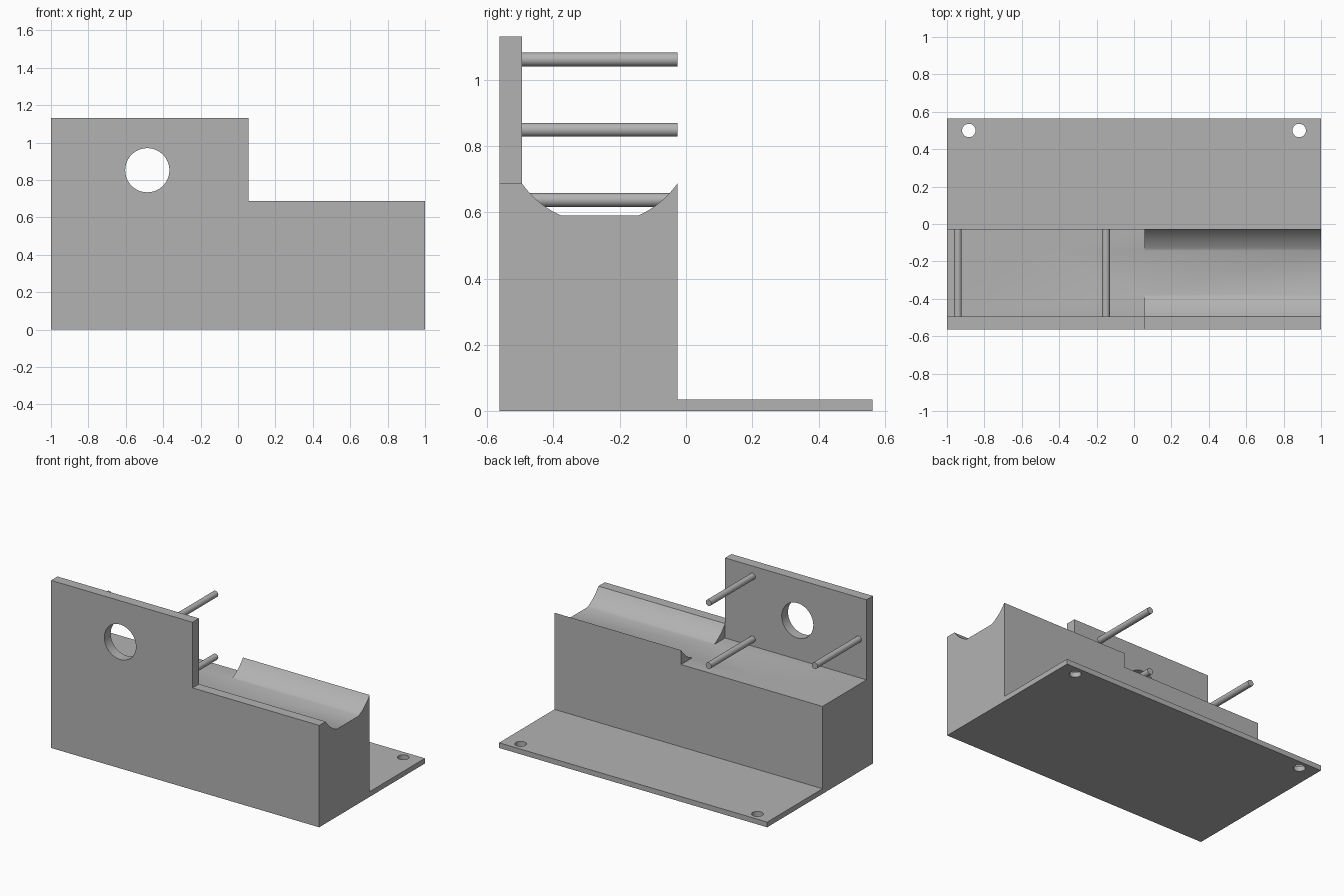
import bpy, math
from mathutils import Vector

cube = bpy.data.objects.get("Cube")
if cube:
    bpy.data.objects.remove(cube, do_unlink=True)

grey = bpy.data.materials.new("light grey")
grey.use_nodes = True
COLOUR = (0.45, 0.45, 0.45, 1)
grey.diffuse_color = COLOUR
grey.node_tree.nodes["Principled BSDF"].inputs["Base Color"].default_value = COLOUR

FRONT, WALL, REAR, BACK = -0.563, -0.495, -0.026, 0.563
FLOOR, RIM, TOP, BASE = 0.59, 0.687, 1.13, 0.035
STEP = 0.055                      # where the tall wall ends and the cradle starts
AXIS_Y, AXIS_Z = (WALL + REAR) / 2, 0.852


def finish(obj, name):
    obj.name = name
    obj.data.materials.clear()
    obj.data.materials.append(grey)
    return obj


def prism(name, profile, x0, x1):
    """Extrude a (y, z) profile along x."""
    n = len(profile)
    verts = [(x, y, z) for x in (x0, x1) for y, z in profile]
    faces = [tuple(reversed(range(n))), tuple(range(n, 2 * n))]
    faces += [(i, (i + 1) % n, n + (i + 1) % n, n + i) for i in range(n)]
    mesh = bpy.data.meshes.new(name)
    mesh.from_pydata(verts, [], faces)
    obj = bpy.data.objects.new(name, mesh)
    bpy.context.collection.objects.link(obj)
    return finish(obj, name)


def box(name, x0, x1, y0, y1, z0, z1):
    return prism(name, [(y0, z0), (y1, z0), (y1, z1), (y0, z1)], x0, x1)


def cylinder(name, centre, radius, length, along_y, sides=48):
    bpy.ops.mesh.primitive_cylinder_add(
        vertices=sides, radius=radius, depth=length, location=centre,
        rotation=(math.pi / 2 if along_y else 0, 0, 0))
    return finish(bpy.context.object, name)


def smooth(obj):
    bpy.ops.object.select_all(action="DESELECT")
    obj.select_set(True)
    bpy.context.view_layer.objects.active = obj
    bpy.ops.object.shade_smooth_by_angle(angle=math.radians(30))


# Body: foot flange, block with curved cradle, front wall, in one section
half = (REAR - WALL) / 2
radius = math.hypot(half, AXIS_Z - RIM)
a_rim = math.asin(half / radius)
a_flat = math.acos((AXIS_Z - FLOOR) / radius)
STEPS = 10
arc = [a_rim + (a_flat - a_rim) * i / STEPS for i in range(STEPS + 1)]
angles = arc + [-a for a in reversed(arc)]
cradle = [(AXIS_Y + radius * math.sin(a), AXIS_Z - radius * math.cos(a)) for a in angles]
section = [(FRONT, 0), (BACK, 0), (BACK, BASE), (REAR, BASE)] + cradle
section += [(WALL, TOP), (FRONT, TOP)]
body = prism("body", section, -1, 1)

# Cutters: lowered wall, level floor, round window, mounting holes
cutters = [
    box("wall_cutter", STEP, 1.2, FRONT - 0.1, WALL + 0.1, RIM, TOP + 0.1),
    box("floor_cutter", -1.2, STEP, WALL, REAR + 0.1, FLOOR, TOP + 0.1),
    cylinder("window_cutter", (-0.485, FRONT, AXIS_Z), 0.118, 0.4, True, 64),
]
for side, label in ((-1, "right"), (1, "left")):
    cutters.append(cylinder(label + "_hole_cutter", (side * 0.883, 0.5, 0), 0.036, 0.3, False))

for cutter in cutters:
    mod = body.modifiers.new(cutter.name, "BOOLEAN")
    mod.operation = "DIFFERENCE"
    mod.solver = "EXACT"
    mod.object = cutter
    cutter.hide_render = True

# Bake the cuts, then drop the cutters
bpy.context.view_layer.update()
graph = bpy.context.evaluated_depsgraph_get()
body.data = bpy.data.meshes.new_from_object(body.evaluated_get(graph))
body.modifiers.clear()
for cutter in cutters:
    bpy.data.objects.remove(cutter, do_unlink=True)
smooth(body)

# Three pins standing out behind the wall
for name, x, z in (("upper_pin", -0.15, 1.061), ("lower_pin", -0.15, 0.637),
                   ("side_pin", -0.942, 0.849)):
    pin = cylinder(name, Vector((x, AXIS_Y, z)), 0.021, REAR - WALL, True, 32)
    smooth(pin)
